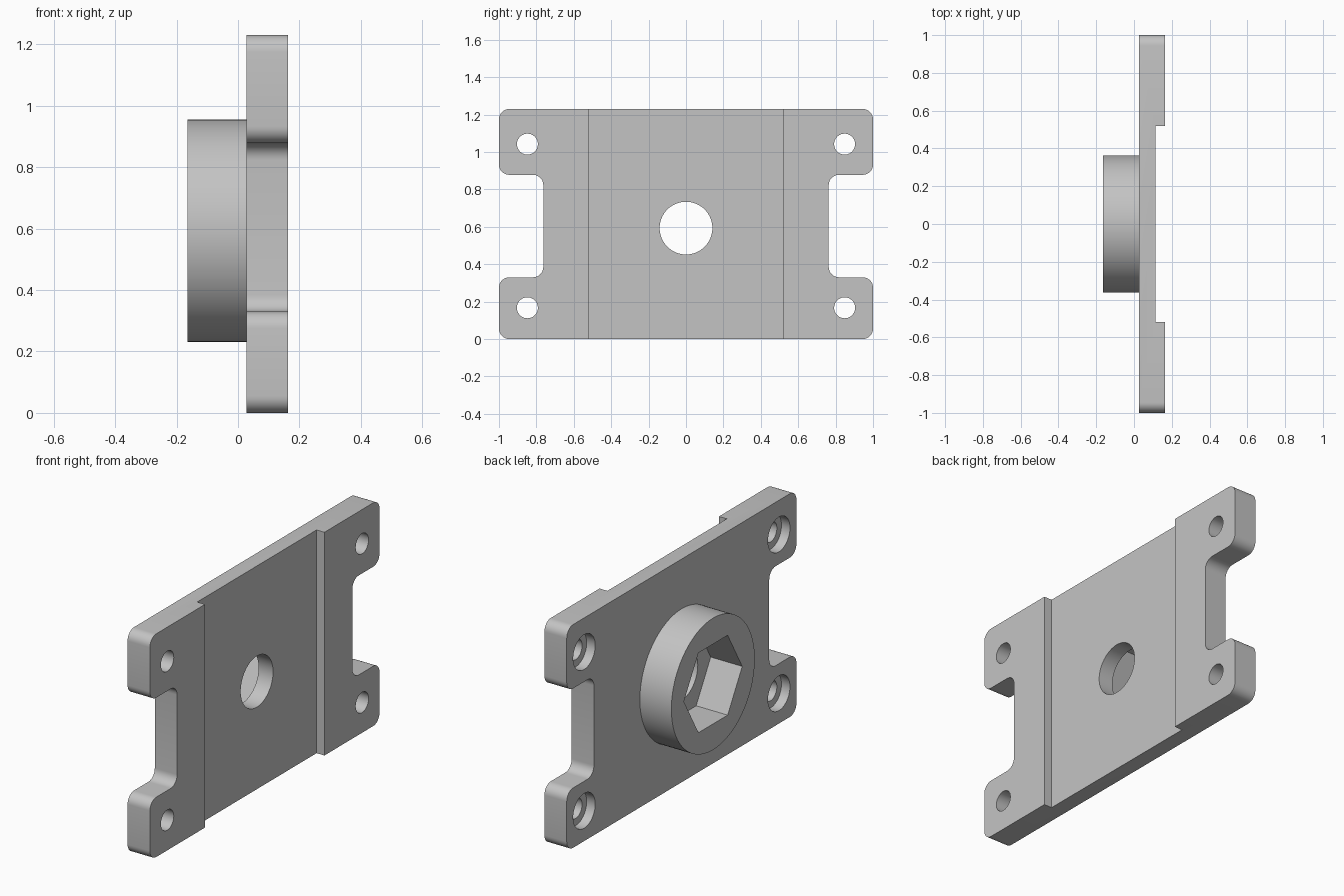
import bpy, bmesh, math

cube = bpy.data.objects.get("Cube")
if cube:
    bpy.data.objects.remove(cube, do_unlink=True)

grey = bpy.data.materials.new("plain grey")
grey.use_nodes = True
grey.diffuse_color = (0.55, 0.55, 0.55, 1)
grey.node_tree.nodes["Principled BSDF"].inputs["Base Color"].default_value = grey.diffuse_color

BACK, FRONT, RECESS = 0.027, 0.163, 0.115   # plate faces along x
BOSS_END, BOSS_Z = -0.165, 0.593


def prism(name, points, x0, x1, round_corners=0):
    """Extrude a y-z outline along x, optionally rounding its corners."""
    bm = bmesh.new()
    face = bm.faces.new([bm.verts.new((x0, y, z)) for y, z in points])
    new = bmesh.ops.extrude_face_region(bm, geom=[face])["geom"]
    moved = [v for v in new if isinstance(v, bmesh.types.BMVert)]
    bmesh.ops.translate(bm, verts=moved, vec=(x1 - x0, 0, 0))
    if round_corners:
        edges = [e for e in bm.edges if abs(e.verts[0].co.x - e.verts[1].co.x) > 0.01]
        bmesh.ops.bevel(bm, geom=edges, offset=round_corners, segments=8,
                        profile=0.5, affect='EDGES')
    bmesh.ops.recalc_face_normals(bm, faces=bm.faces)
    mesh = bpy.data.meshes.new(name)
    bm.to_mesh(mesh)
    bm.free()
    mesh.materials.append(grey)
    obj = bpy.data.objects.new(name, mesh)
    bpy.context.collection.objects.link(obj)
    return obj


def disc(name, y, z, radius, x0, x1, sides=48):
    points = [(y + radius * math.cos(i * math.tau / sides),
               z + radius * math.sin(i * math.tau / sides)) for i in range(sides)]
    return prism(name, points, x0, x1)


# Plate outline with a notch in each end
half = [(1, 0), (1, 0.33), (0.763, 0.33), (0.763, 0.878), (1, 0.878), (1, 1.23)]
outline = half + [(-y, z) for y, z in reversed(half)]
plate = prism("mounting_plate", outline, BACK, FRONT, round_corners=0.055)

# Round boss on one face
boss = disc("boss", 0, BOSS_Z, 0.363, BOSS_END, BACK + 0.04, sides=96)

# Wide channel, hexagonal socket and centre hole
channel = [(-0.52, -0.1), (0.52, -0.1), (0.52, 1.4), (-0.52, 1.4)]
cutters = [prism("channel_cutter", channel, RECESS, FRONT + 0.1),
           disc("socket_cutter", 0, BOSS_Z, 0.254, BOSS_END - 0.1, BACK, sides=6),
           disc("centre_hole_cutter", 0, BOSS_Z, 0.141, BACK - 0.05, FRONT + 0.1, sides=64)]

# Counterbored screw holes in the corners
for y in (-0.848, 0.848):
    for z in (0.167, 1.042):
        cutters.append(disc("counterbore_cutter", y, z, 0.096, BACK - 0.1, BACK + 0.052))
        cutters.append(disc("screw_hole_cutter", y, z, 0.056, BACK - 0.05, FRONT + 0.1))

# Combine everything into one solid
for tool in [boss] + cutters:
    tool.hide_render = True
    mod = plate.modifiers.new(tool.name, 'BOOLEAN')
    mod.object = tool
    mod.solver = 'EXACT'
    mod.operation = 'UNION' if tool is boss else 'DIFFERENCE'
depsgraph = bpy.context.evaluated_depsgraph_get()
solid = bpy.data.meshes.new_from_object(plate.evaluated_get(depsgraph))
plate.modifiers.clear()
plate.data = solid
for tool in [boss] + cutters:
    bpy.data.objects.remove(tool, do_unlink=True)

bpy.ops.object.select_all(action='DESELECT')
plate.select_set(True)
bpy.context.view_layer.objects.active = plate
bpy.ops.object.shade_smooth_by_angle(angle=math.radians(30))
